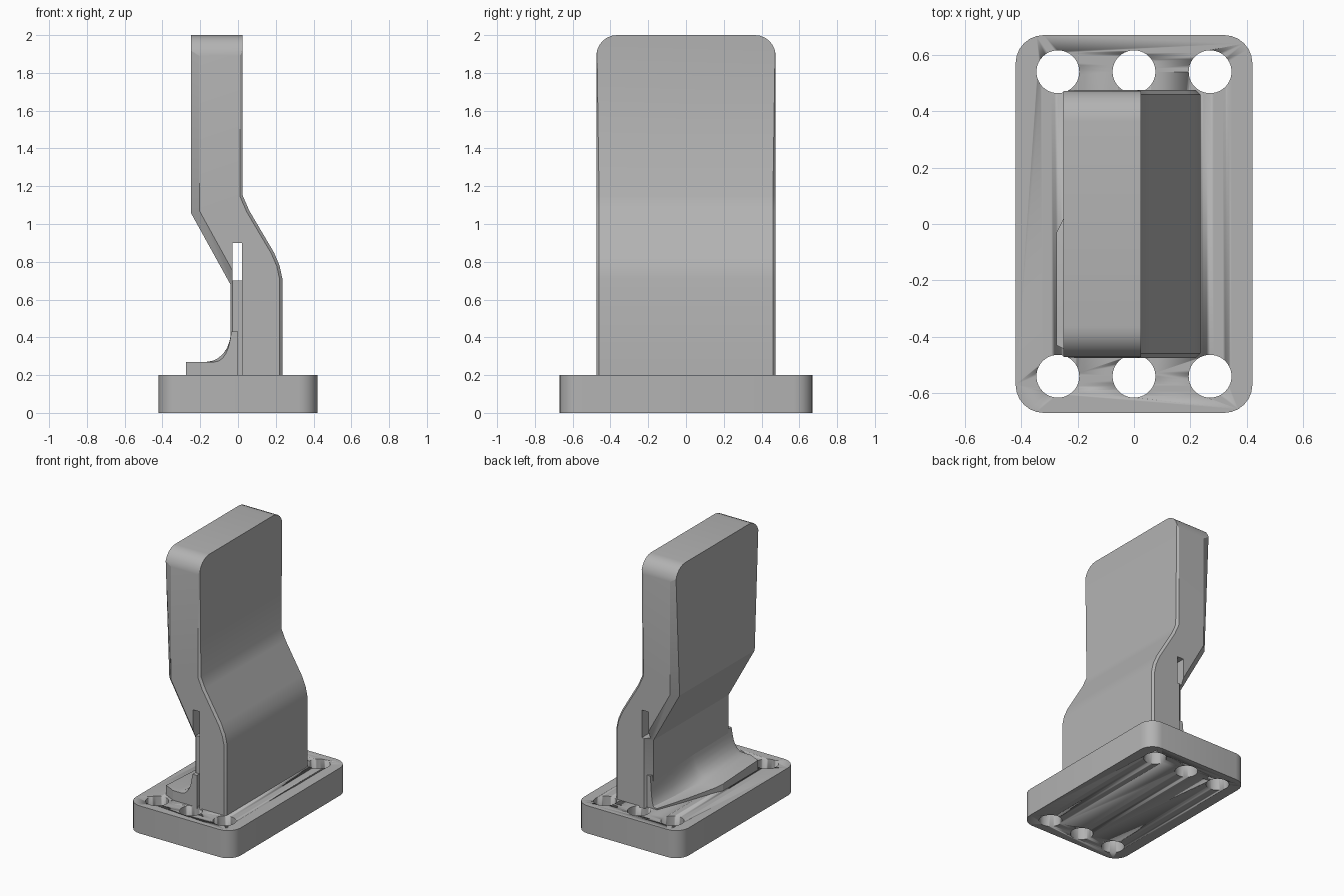
import bpy, bmesh, math

if "Cube" in bpy.data.objects:
    bpy.data.objects.remove(bpy.data.objects["Cube"])

grey = bpy.data.materials.new("plain grey")
grey.diffuse_color = (0.45, 0.45, 0.45, 1)
grey.use_nodes = True
grey.node_tree.nodes["Principled BSDF"].inputs["Base Color"].default_value = grey.diffuse_color


def finish(name, bm, smooth=True):
    bmesh.ops.recalc_face_normals(bm, faces=bm.faces[:])
    me = bpy.data.meshes.new(name)
    bm.to_mesh(me)
    bm.free()
    me.materials.append(grey)
    ob = bpy.data.objects.new(name, me)
    bpy.context.collection.objects.link(ob)
    if smooth:
        bpy.ops.object.select_all(action='DESELECT')
        bpy.context.view_layer.objects.active = ob
        ob.select_set(True)
        bpy.ops.object.shade_smooth_by_angle(angle=math.radians(25))
    return ob


def box(bm, x0, x1, y0, y1, z0, z1):
    vs = bmesh.ops.create_cube(bm, size=1)["verts"]
    for v in vs:
        v.co.x = x1 if v.co.x > 0 else x0
        v.co.y = y1 if v.co.y > 0 else y0
        v.co.z = z1 if v.co.z > 0 else z0


def cut(target, cutter):
    cutter.hide_render = True
    cutter.hide_set(True)
    m = target.modifiers.new("cut", 'BOOLEAN')
    m.operation = 'DIFFERENCE'
    m.solver = 'EXACT'
    m.object = cutter


# base plate with rounded corners
bm = bmesh.new()
box(bm, -0.42, 0.42, -0.67, 0.67, 0, 0.2)
corners = [e for e in bm.edges if abs(e.verts[0].co.z - e.verts[1].co.z) > 0.1]
bmesh.ops.bevel(bm, geom=corners, offset=0.1, segments=6, profile=0.5, affect='EDGES')
base = finish("base_plate", bm)

# six bolt holes
bm = bmesh.new()
for x in (-0.27, 0, 0.27):
    for y in (-0.54, 0.54):
        r = bmesh.ops.create_cone(bm, segments=40, radius1=0.076, radius2=0.076,
                                  depth=0.6, cap_ends=True)
        bmesh.ops.translate(bm, verts=r["verts"], vec=(x, y, 0.1))
cut(base, finish("bolt_hole_cutter", bm))

# offset blade: side profile extruded across y
W = 0.475
profile = [(-0.04, 0.19), (-0.04, 0.68), (-0.25, 1.06), (-0.25, 2), (0.025, 2),
           (0.025, 1.15), (0.06, 1.07), (0.19, 0.85), (0.22, 0.78), (0.235, 0.71),
           (0.235, 0.19)]
bm = bmesh.new()
face = bm.faces.new([bm.verts.new((x, -W, z)) for x, z in profile])
ext = bmesh.ops.extrude_face_region(bm, geom=[face])["geom"]
bmesh.ops.translate(bm, verts=[v for v in ext if isinstance(v, bmesh.types.BMVert)],
                    vec=(0, 2 * W, 0))
bmesh.ops.recalc_face_normals(bm, faces=bm.faces[:])


def on_side(e):
    a, b = e.verts[0].co, e.verts[1].co
    return abs(a.y - b.y) < 1e-4 and abs(abs(a.y) - W) < 1e-4


def bevel_side(keep, size):
    edges = [e for e in bm.edges if on_side(e)
             and abs(e.verts[0].co.z - e.verts[1].co.z) > 0.02
             and keep((e.verts[0].co + e.verts[1].co) / 2)]
    bmesh.ops.bevel(bm, geom=edges, offset=size, segments=1, affect='EDGES')


# rounded upper corners, then wide back chamfer and fine front chamfer
top = [e for e in bm.edges if on_side(e) and min(v.co.z for v in e.verts) > 1.99]
bmesh.ops.bevel(bm, geom=top, offset=0.11, segments=6, profile=0.5, affect='EDGES')
bevel_side(lambda c: c.x < -0.03, 0.045)
bevel_side(lambda c: c.x > 0.02, 0.015)
blade = finish("offset_blade", bm)

# through slot in the bend, shallow groove below it on the front end
bm = bmesh.new()
box(bm, -0.03, 0.022, -0.7, 0.7, 0.7, 0.9)
cut(blade, finish("slot_cutter", bm, False))
bm = bmesh.new()
box(bm, -0.03, 0.022, -0.7, -0.44, 0.15, 0.72)
cut(blade, finish("groove_cutter", bm, False))

# curved foot fillet, widening from the back end towards the front
bm = bmesh.new()
rings = []
for y, reach, lip in ((-0.472, 0.19, 0.27), (-0.43, 0.275, 0.27), (-0.03, 0.275, 0.25),
                      (0.02, 0.25, 0.235), (0.25, 0.17, 0.22), (0.46, 0.09, 0.21)):
    pts = [(0.0, 0.19), (0.0, 0.43), (-0.035, 0.43)]
    start = -0.04 - (reach - 0.04) * 0.55
    for i in range(1, 7):
        a = math.pi / 2 * i / 6
        pts.append((-0.04 + (start + 0.04) * (1 - math.cos(a)),
                    0.42 - (0.42 - lip) * math.sin(a)))
    pts += [(-reach, lip), (-reach, 0.19)]
    rings.append([bm.verts.new((x, y, z)) for x, z in pts])
for a, b in zip(rings, rings[1:]):
    for i in range(len(a)):
        j = (i + 1) % len(a)
        bm.faces.new((a[i], a[j], b[j], b[i]))
bm.faces.new(rings[0])
bm.faces.new(rings[-1])
finish("foot_fillet", bm)
